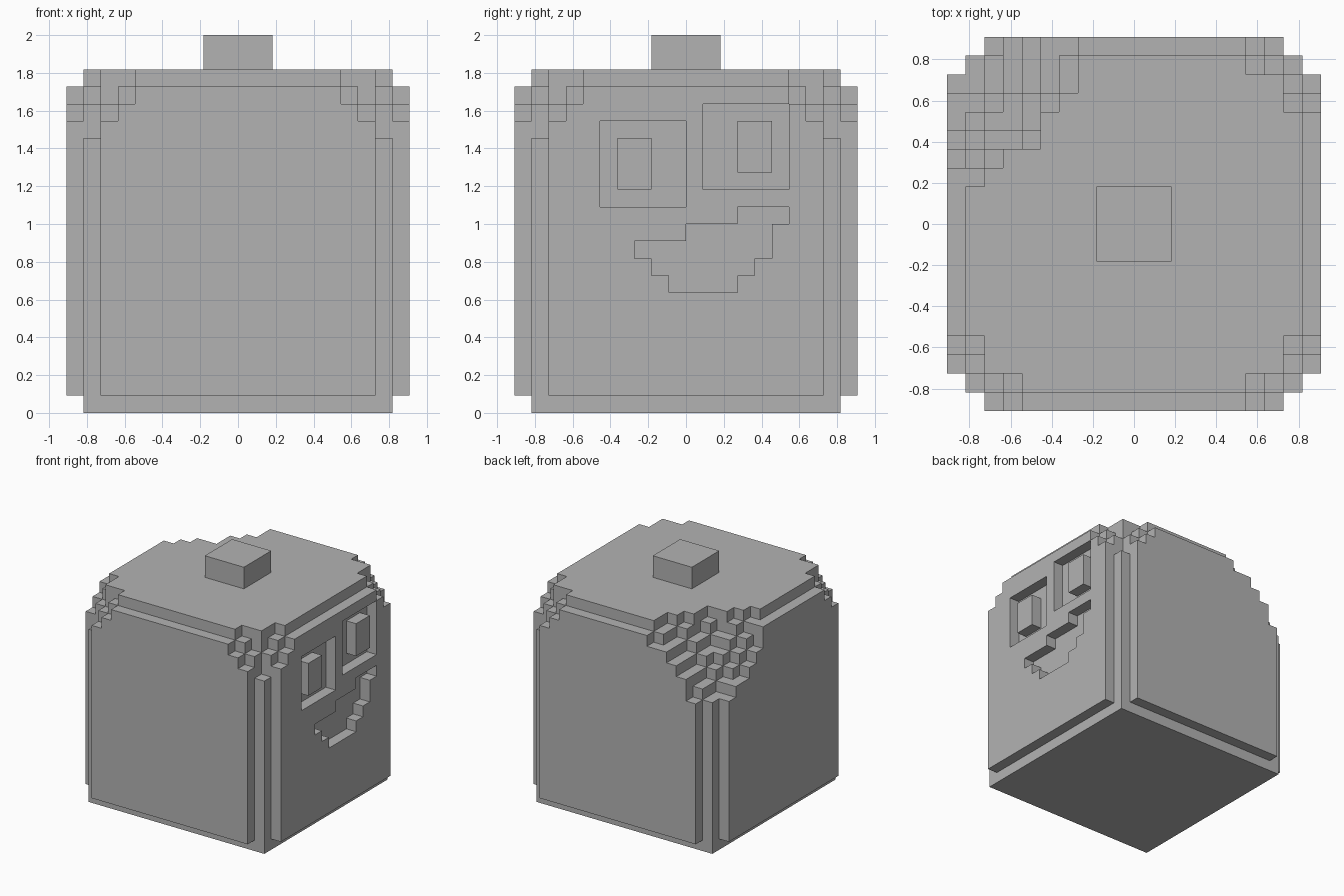
import bpy
import bmesh
from mathutils import Vector

U = 1 / 11           # edge of one block
HALF, TOP = 10, 20   # body half width and height in blocks

old = bpy.data.objects.get("Cube")
if old:
    bpy.data.objects.remove(old, do_unlink=True)

grey = bpy.data.materials.new("plain grey")
grey.use_nodes = True
colour = (0.45, 0.45, 0.45, 1)
grey.diffuse_color = colour
grey.node_tree.nodes["Principled BSDF"].inputs["Base Color"].default_value = colour

# Corner steps: one row per layer from the top down; each entry is the
# inset from one side, listed by distance from the neighbouring side.
WORN = ["442210", "43210", "3210", "220", "210"]
BITTEN = ["777655321", "76655420", "55544210", "4443210", "333210", "3220", "210"]

# Mouth rows: height -> start and end across the face
MOUTH = {11: (3, 6), 10: (0, 5), 9: (-3, 5), 8: (-2, 4), 7: (-1, 3)}


def inside(y, z, y0, y1, z0, z1):
    return y0 <= y < y1 and z0 <= z < z1


def carved(y, z):
    """Face recesses: two eye sockets with raised pupils, and the mouth."""
    for y0, z0, pupil_y in ((-5, 12, -4), (1, 13, 3)):
        if inside(y, z, y0, y0 + 5, z0, z0 + 5):
            return not inside(y, z, pupil_y, pupil_y + 2, z0 + 1, z0 + 4)
    if z in MOUTH:
        start, end = MOUTH[z]
        return start <= y < end
    return False


def solid(x, y, z):
    """True where the body has a block."""
    if not (-HALF <= x < HALF and -HALF <= y < HALF and 0 <= z < TOP):
        return False
    a = HALF - 1 - x if x >= 0 else x + HALF
    b = HALF - 1 - y if y >= 0 else y + HALF
    # Side panels stop one block short of the top and bottom
    if min(a, b) == 0 and z in (0, TOP - 1):
        return False
    # The base plate is square
    if z == 0:
        return True
    if x == HALF - 1 and carved(y, z):
        return False
    rows = BITTEN if x < 0 <= y else WORN
    row = rows[min(TOP - 1 - z, len(rows) - 1)]
    return b >= len(row) or a >= int(row[b])


def finish(name, bm):
    mesh = bpy.data.meshes.new(name)
    bm.to_mesh(mesh)
    bm.free()
    mesh.materials.append(grey)
    obj = bpy.data.objects.new(name, mesh)
    bpy.context.collection.objects.link(obj)
    return obj


# Body: exposed block sides, merged into larger flat faces
bm = bmesh.new()
points = {}


def corner(p):
    key = tuple(round(v) for v in p)
    if key not in points:
        points[key] = bm.verts.new(Vector(key) * U)
    return points[key]


axes = [Vector((1, 0, 0)), Vector((0, 1, 0)), Vector((0, 0, 1))]
for x in range(-HALF, HALF):
    for y in range(-HALF, HALF):
        for z in range(TOP):
            if not solid(x, y, z):
                continue
            cell = Vector((x, y, z))
            for i, n in enumerate(axes):
                u, v = axes[(i + 1) % 3], axes[(i + 2) % 3]
                for side in (-1, 1):
                    if solid(*(int(c) for c in cell + n * side)):
                        continue
                    o = cell + n * max(side, 0)
                    loop = [o, o + u, o + u + v, o + v]
                    bm.faces.new([corner(p) for p in loop[::side]])
bmesh.ops.dissolve_limit(bm, angle_limit=0.01, verts=bm.verts[:], edges=bm.edges[:])
bmesh.ops.triangulate(bm, faces=[f for f in bm.faces if len(f.verts) > 4])
finish("body", bm)

# Stem: short square block on top
bm = bmesh.new()
bmesh.ops.create_cube(bm, size=1)
bmesh.ops.scale(bm, vec=(4 * U, 4 * U, 2 * U), verts=bm.verts)
bmesh.ops.translate(bm, vec=(0, 0, (TOP + 1) * U), verts=bm.verts)
finish("stem", bm)
